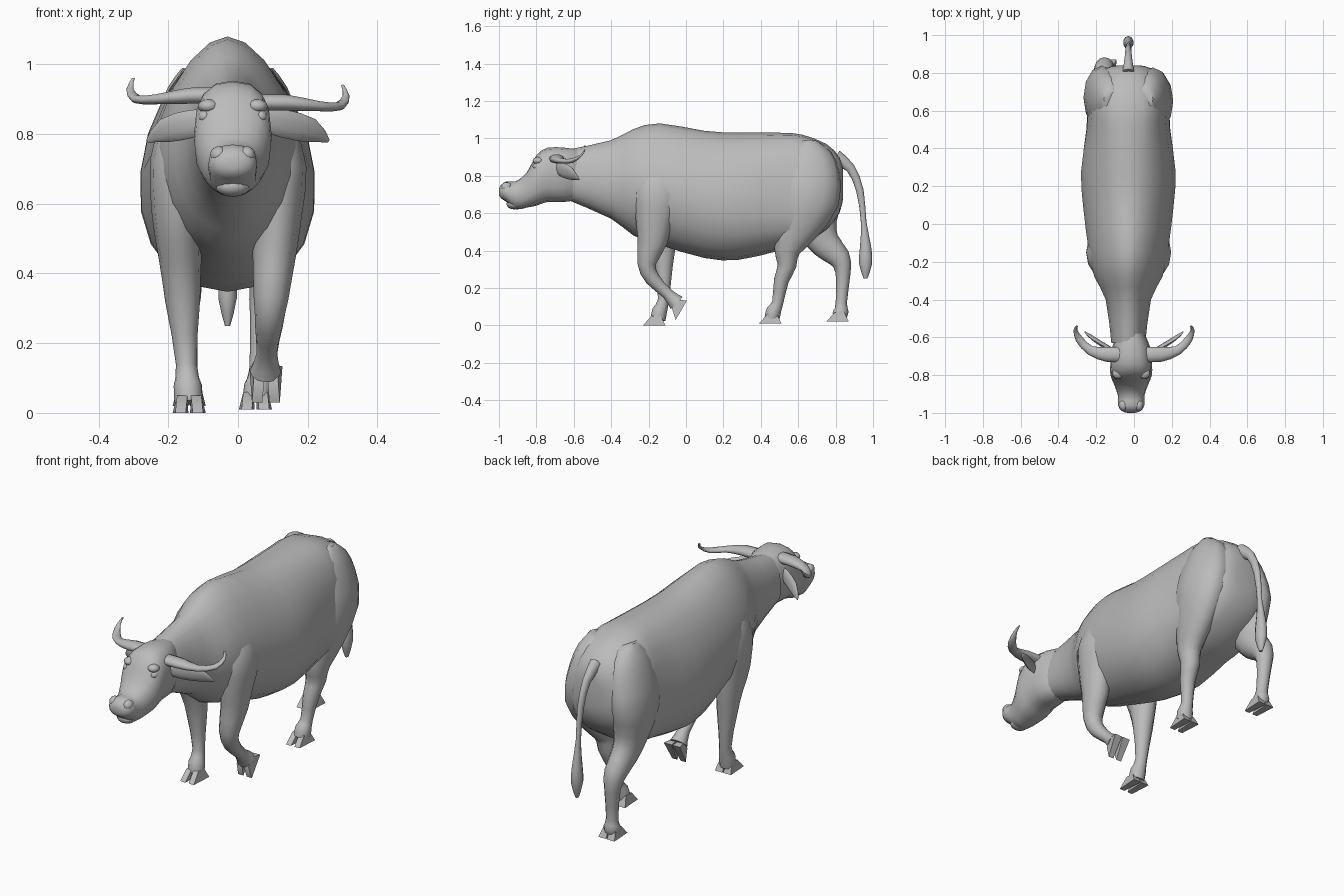
import bpy
import bmesh
import math
from mathutils import Matrix, Vector

cube = bpy.data.objects.get("Cube")
if cube:
    bpy.data.objects.remove(cube, do_unlink=True)

X_AXIS, Y_AXIS, Z_AXIS = Matrix.Identity(3)
BODY_MIDDLE = -.03
HEAD_MIDDLE = -.015

hide = bpy.data.materials.new("grey_hide")
hide.use_nodes = True
hide.diffuse_color = (.5, .5, .5, 1)
shader = hide.node_tree.nodes["Principled BSDF"]
shader.inputs["Base Color"].default_value = hide.diffuse_color


def finish(name, bm, sharp=60):
    """Turn a bmesh into a smooth shaded object with the hide colour."""
    bmesh.ops.recalc_face_normals(bm, faces=bm.faces)
    mesh = bpy.data.meshes.new(name)
    bm.to_mesh(mesh)
    bm.free()
    mesh.materials.append(hide)
    mesh.shade_smooth()
    mesh.set_sharp_from_angle(angle=math.radians(sharp))
    obj = bpy.data.objects.new(name, mesh)
    bpy.context.collection.objects.link(obj)


def refine(rows):
    """Add a point on a smooth curve between each two rows."""
    rows = [Vector(row) for row in rows]
    last = len(rows) - 1
    result = []
    for i in range(last):
        before, here = rows[max(i - 1, 0)], rows[i]
        following, after = rows[i + 1], rows[min(i + 2, last)]
        result.append(here)
        result.append((9 * (here + following) - before - after) / 16)
    result.append(rows[last])
    return result


def signed_power(value, exponent):
    return math.copysign(abs(value) ** exponent, value)


def oval(centre, arm, side, sides, square=1, sag=0):
    """Ring of points; square below one fills the corners, sag widens the lower half."""
    ring = []
    for k in range(sides):
        angle = math.tau * k / sides
        along = signed_power(math.cos(angle), square)
        across = signed_power(math.sin(angle), square)
        ring.append(centre + arm * along + side * across * (1 - sag * along))
    return ring


def skin(name, rings):
    """Cover a series of rings and cap both ends."""
    bm = bmesh.new()
    loops = [[bm.verts.new(point) for point in ring] for ring in rings]
    for a, b in zip(loops, loops[1:]):
        for k in range(len(a)):
            bm.faces.new((a[k - 1], a[k], b[k], b[k - 1]))
    bm.faces.new(loops[0])
    bm.faces.new(loops[-1])
    finish(name, bm)


def trunk(name, stations, middle, sides, sag):
    """Upright rings along y, from rows of y, top, bottom, half width and square."""
    rings = []
    for y, top, bottom, half, square in refine(stations):
        centre = Vector((middle, y, (top + bottom) / 2))
        arm = Z_AXIS * (top - bottom) / 2
        rings.append(oval(centre, arm, X_AXIS * half, sides, square, sag))
    skin(name, rings)


def tube(name, path, axis, thickness, sides=10):
    """Rings square to a path of x, y, z and radius; thickness lies along axis."""
    rows = refine(path)
    points = [row.xyz for row in rows]
    radii = [list(row)[-1] for row in rows]
    rings = []
    for i, (point, radius) in enumerate(zip(points, radii)):
        ahead = points[min(i + 1, len(points) - 1)]
        direction = (ahead - points[max(i - 1, 0)]).normalized()
        arm = axis.cross(direction).normalized()
        side = direction.cross(arm)
        rings.append(oval(point, arm * radius, side * thickness(radius), sides))
    skin(name, rings)


def leg(name, hip_x, foot_x, path):
    """Path of y, z and radius; x drifts from hip to foot."""
    rows = []
    for y, z, radius in path:
        x = foot_x + (hip_x - foot_x) * min(z / .6, 1)
        # The top of the limb leans in and sinks into the trunk
        x += (BODY_MIDDLE - x) * max(z - .7, 0) * 1.5
        rows.append((x, y, z, radius))
    # Slim bones are round, broad muscles are flattened sideways
    tube(name, rows, X_AXIS, lambda r: min(r, .03 + .4 * r), 12)


def hoof(name, place, pitch=0):
    """Cloven hoof with two wedge toes, sole at the given place."""
    for label, s in (("inner", -1), ("outer", 1)):
        bm = bmesh.new()
        bmesh.ops.create_cube(bm, size=1)
        for v in bm.verts:
            is_top, is_front = v.co.z > 0, v.co.y < 0
            width = .03 if is_top or is_front else .045
            reach = .025 if is_top else .07 if is_front else .05
            v.co.x = s * (.02 if is_top else .025) + v.co.x * width
            v.co.y = math.copysign(reach, v.co.y)
            v.co.z = .05 if is_top else 0
        bm.transform(Matrix.Translation(place) @ Matrix.Rotation(pitch, 4, "X"))
        finish(f"{name}_{label}_toe", bm, 50)


def ellipsoid(name, centre, size):
    bm = bmesh.new()
    bmesh.ops.create_uvsphere(bm, u_segments=12, v_segments=8, radius=1)
    bm.transform(Matrix.Translation(centre) @ Matrix.Diagonal((*size, 1)))
    finish(name, bm)


# Neck, peaked hump, barrel and boxy rump
trunk("body", [
    (-.63, .94, .67, .09, .9),
    (-.4, .99, .57, .12, 1),
    (-.28, 1.05, .48, .18, 1.1),
    (-.14, 1.08, .43, .21, 1.1),
    (.1, 1.04, .36, .24, 1),
    (.28, 1.03, .35, .25, .95),
    (.5, 1.03, .4, .22, .8),
    (.62, 1.02, .43, .21, .7),
    (.75, .97, .51, .18, .75),
    (.82, .9, .6, .13, .8),
    (.84, .83, .68, .06, .9),
], BODY_MIDDLE, 20, .13)

# Head from poll to muzzle
trunk("head", [
    (-.58, .94, .67, .07, .9),
    (-.65, .95, .66, .1, .8),
    (-.74, .95, .66, .11, .8),
    (-.8, .91, .64, .11, .8),
    (-.85, .82, .63, .09, .8),
    (-.91, .77, .62, .07, .9),
    (-.96, .77, .66, .07, .9),
    (-.99, .75, .68, .05, .9),
    (-1, .73, .7, .02, 1),
], HEAD_MIDDLE, 16, 0)
ellipsoid("lower_lip", (HEAD_MIDDLE, -.92, .65), (.05, .04, .03))

# Paired face parts, horns and ears
for label, s in (("left", 1), ("right", -1)):
    ellipsoid(f"{label}_brow", (HEAD_MIDDLE + s * .07, -.79, .88), (.03, .03, .02))
    ellipsoid(f"{label}_eye", (HEAD_MIDDLE + s * .08, -.79, .85), (.02, .03, .02))
    ellipsoid(f"{label}_nostril", (HEAD_MIDDLE + s * .04, -.96, .74), (.025, .03, .025))
    tilt = -s * .01
    horn = [
        (.05, -.69, .9, .04),
        (.14, -.69, .9, .04),
        (.23, -.67, .89, .025),
        (.29, -.61, .89, .02),
        (.31, -.56, .92, .01),
        (.3, -.54, .95, .005),
    ]
    tube(f"{label}_horn", [(s * x, y, z + tilt, r) for x, y, z, r in horn],
         Z_AXIS, lambda r: r * .6)
    ear = [
        (.07, -.69, .84, .03),
        (.13, -.66, .83, .04),
        (.21, -.61, .81, .035),
        (.26, -.57, .78, .005),
    ]
    tube(f"{label}_ear", [(s * x, y, z, r) for x, y, z, r in ear],
         Y_AXIS, lambda r: r * .3)

# Front legs: the left one is lifted in mid stride
leg("front_left_leg", .115, .07, [
    (-.15, .87, .04),
    (-.15, .8, .1),
    (-.15, .7, .13),
    (-.17, .56, .1),
    (-.18, .45, .08),
    (-.21, .33, .05),
    (-.18, .25, .04),
    (-.1, .17, .03),
    (-.05, .12, .045),
])
leg("front_right_leg", -.175, -.14, [
    (-.15, .89, .04),
    (-.15, .82, .1),
    (-.15, .72, .13),
    (-.15, .57, .11),
    (-.13, .45, .08),
    (-.12, .32, .05),
    (-.12, .14, .03),
    (-.14, .08, .04),
    (-.15, .03, .04),
])

# Hind legs: the left one reaches forward, the right one trails
leg("hind_left_leg", .11, .05, [
    (.66, .98, .05),
    (.66, .92, .12),
    (.66, .82, .16),
    (.65, .68, .17),
    (.59, .52, .12),
    (.54, .4, .07),
    (.54, .32, .05),
    (.51, .24, .04),
    (.49, .12, .03),
    (.47, .08, .04),
    (.46, .04, .04),
])
leg("hind_right_leg", -.17, -.14, [
    (.66, .98, .05),
    (.66, .92, .12),
    (.66, .82, .16),
    (.67, .67, .17),
    (.7, .52, .11),
    (.75, .43, .08),
    (.82, .36, .06),
    (.84, .28, .04),
    (.83, .12, .03),
    (.83, .08, .04),
    (.82, .05, .04),
])

# Hooves, the lifted one tipped forward
hoof("front_left_hoof", (.08, -.02, .09), math.radians(60))
hoof("front_right_hoof", (-.14, -.16, 0))
hoof("hind_left_hoof", (.05, .46, .01))
hoof("hind_right_hoof", (-.14, .82, .02))

# Tail ending in a tuft
tail = [
    (.8, .9, .04),
    (.88, .84, .025),
    (.93, .72, .02),
    (.95, .55, .015),
    (.96, .42, .03),
    (.96, .33, .035),
    (.96, .25, .01),
]
tube("tail", [(BODY_MIDDLE, *row) for row in tail], X_AXIS, lambda r: r * .8)
